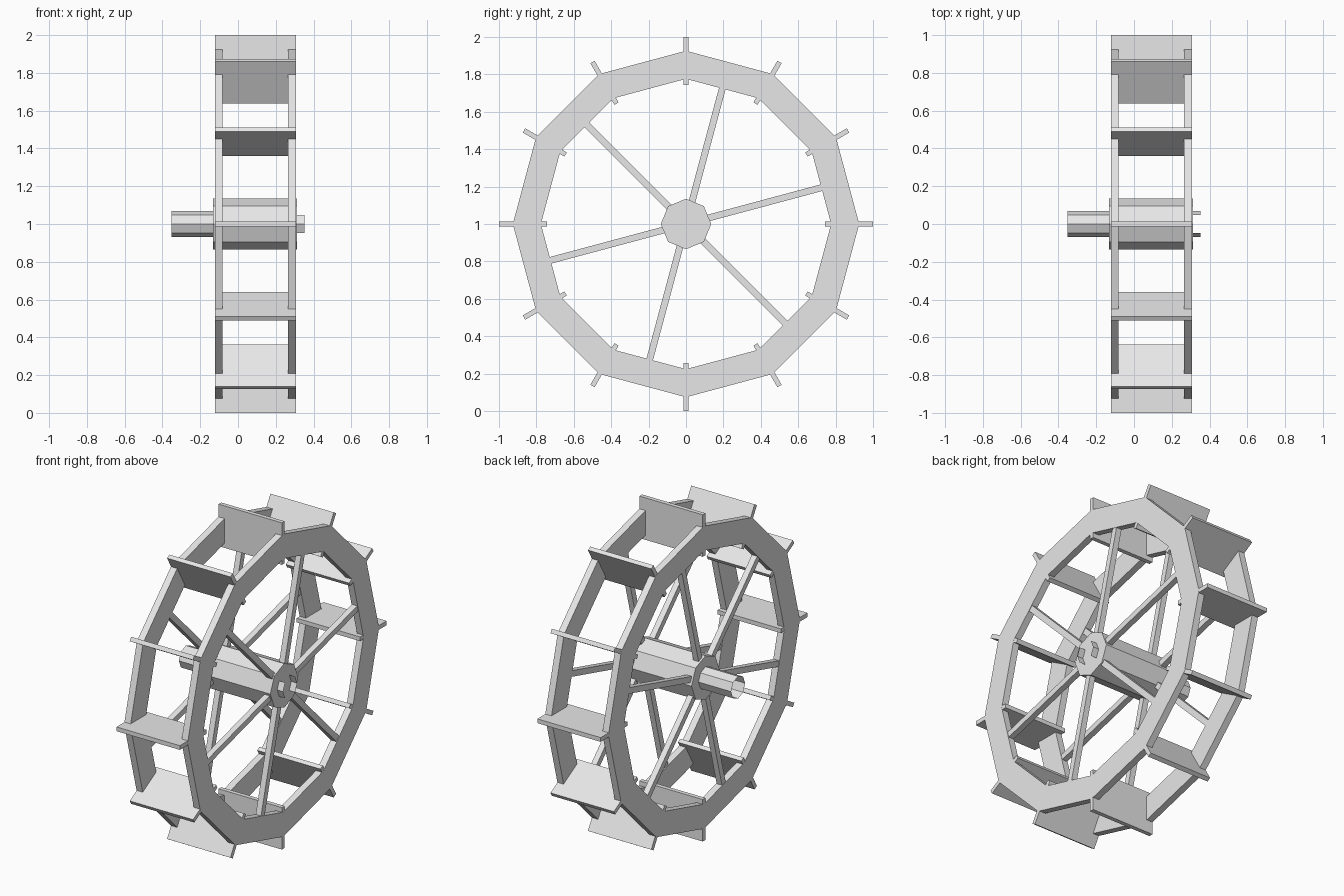
import bpy, bmesh, math
from mathutils import Matrix, Vector

if "Cube" in bpy.data.objects:
    bpy.data.objects.remove(bpy.data.objects["Cube"])

CENTER = Vector((0, 0, 1))
X0, X1 = -0.123, 0.307      # outer faces of the two rims
RIM_T = 0.042               # rim thickness

grey = bpy.data.materials.new("plain grey")
grey.diffuse_color = (0.8, 0.8, 0.8, 1)
grey.use_nodes = True
grey.node_tree.nodes["Principled BSDF"].inputs["Base Color"].default_value = grey.diffuse_color


def finish(name, bm, solid=True):
    if solid:
        bmesh.ops.recalc_face_normals(bm, faces=bm.faces)
    me = bpy.data.meshes.new(name)
    bm.to_mesh(me)
    bm.free()
    me.materials.append(grey)
    ob = bpy.data.objects.new(name, me)
    ob.location = CENTER
    bpy.context.collection.objects.link(ob)
    return ob


def loop(bm, x, r, n):
    return [bm.verts.new((x, r * math.cos(2 * math.pi * i / n), r * math.sin(2 * math.pi * i / n)))
            for i in range(n)]


def walls(bm, a, b, sides=None):
    n = len(a)
    for i in (range(n) if sides is None else sides):
        j = (i + 1) % n
        bm.faces.new((a[i], a[j], b[j], b[i]))


def rim(name, xa, xb):
    bm = bmesh.new()
    loops = [loop(bm, x, r, 12) for x, r in ((xa, 0.926), (xb, 0.926), (xb, 0.776), (xa, 0.776))]
    for i in range(4):
        walls(bm, loops[i], loops[(i + 1) % 4])
    finish(name, bm)


def radial_bar(name, angle, xa, xb, r0, r1, thick):
    # box lying along +y, turned about the wheel axis
    bm = bmesh.new()
    m = (Matrix.Rotation(math.radians(angle), 4, 'X')
         @ Matrix.Translation(((xa + xb) / 2, (r0 + r1) / 2, 0))
         @ Matrix.Diagonal((xb - xa, r1 - r0, thick, 1)))
    bmesh.ops.create_cube(bm, size=1, matrix=m)
    finish(name, bm)


# Two twelve-sided rims
rim("left_rim", X0, X0 + RIM_T)
rim("right_rim", X1 - RIM_T, X1)

# Paddles at every rim corner
for k in range(12):
    radial_bar(f"paddle_{k + 1}", 30 * k, X0 + 0.0005, X1 - 0.0005, 0.743, 1.0, 0.026)

# Six spokes behind each rim
for side, xc in (("left", X0 + RIM_T / 2), ("right", X1 - RIM_T / 2)):
    for k in range(6):
        radial_bar(f"{side}_spoke_{k + 1}", 15 + 60 * k, xc - 0.018, xc + 0.018, 0.11, 0.755, 0.036)

# Eight-sided hub
bm = bmesh.new()
a, b = loop(bm, -0.132, 0.135, 8), loop(bm, 0.313, 0.135, 8)
walls(bm, a, b)
bm.faces.new(a)
bm.faces.new(b)
finish("hub", bm)

# Open axle tube on the left
bm = bmesh.new()
walls(bm, loop(bm, -0.132, 0.068, 8), loop(bm, -0.353, 0.068, 8))
finish("axle_tube", bm, solid=False)

# Two bent tabs on the right end of the axle
bm = bmesh.new()
walls(bm, loop(bm, 0.353, 0.068, 8), loop(bm, 0.313, 0.068, 8), sides=(7, 0, 3, 4))
bmesh.ops.delete(bm, geom=[v for v in bm.verts if not v.link_faces], context='VERTS')
finish("axle_tabs", bm, solid=False)
